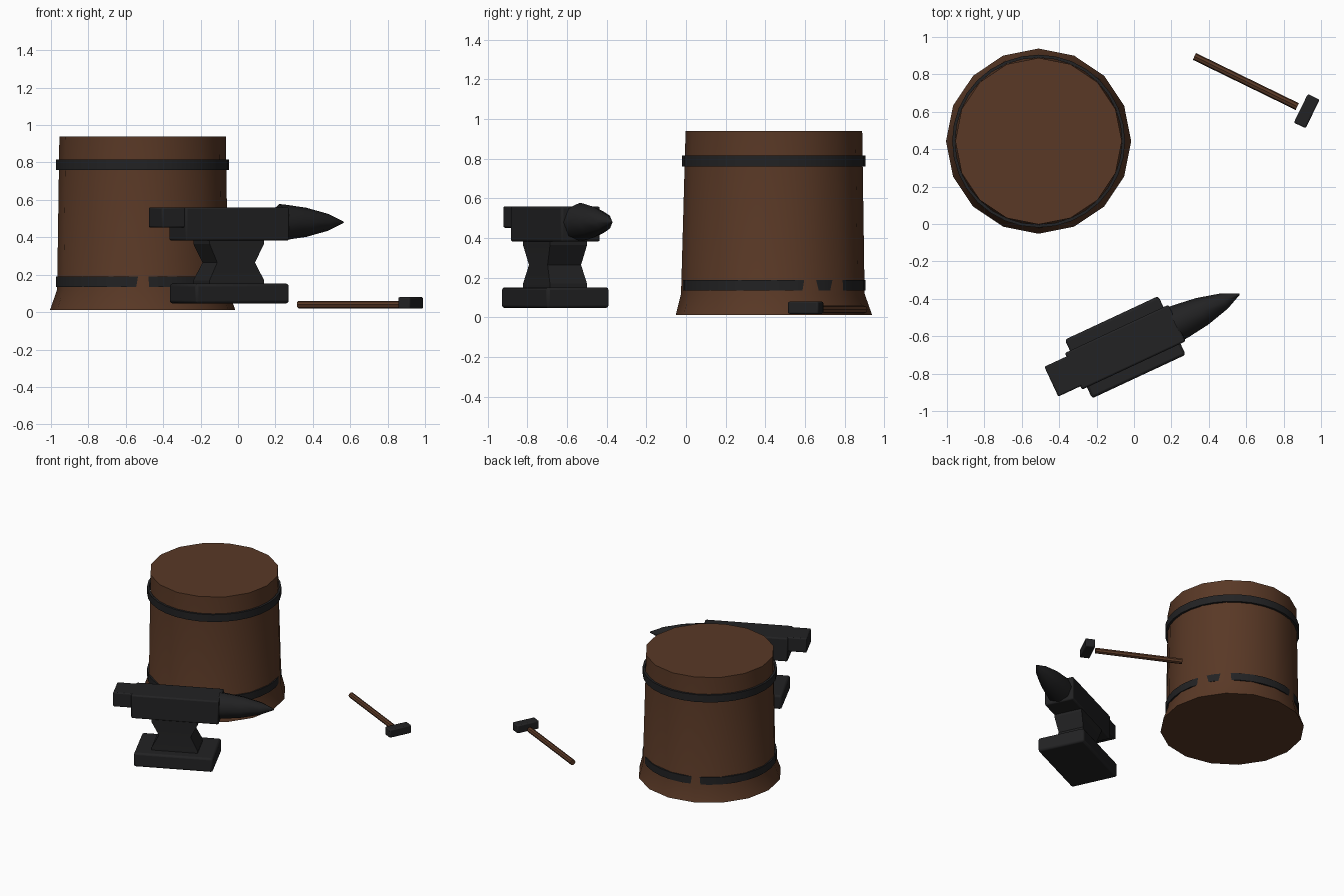
import bpy, bmesh, math
from mathutils import Matrix, Vector

cube = bpy.data.objects.get("Cube")
if cube:
    bpy.data.objects.remove(cube, do_unlink=True)


def material(name, rgb):
    m = bpy.data.materials.new(name)
    m.use_nodes = True
    m.diffuse_color = (*rgb, 1)
    bsdf = m.node_tree.nodes["Principled BSDF"]
    bsdf.inputs["Base Color"].default_value = (*rgb, 1)
    bsdf.inputs["Roughness"].default_value = 0.8
    return m


wood = material("brown wood", (0.1, 0.04, 0.019))
iron = material("dark iron", (0.016, 0.016, 0.017))


def finish(name, bm, mat, frame, bevel=0, smooth=30):
    """Turn a bmesh into an object placed by a frame matrix."""
    bmesh.ops.recalc_face_normals(bm, faces=bm.faces)
    mesh = bpy.data.meshes.new(name)
    bm.to_mesh(mesh)
    bm.free()
    mesh.materials.append(mat)
    ob = bpy.data.objects.new(name, mesh)
    bpy.context.collection.objects.link(ob)
    ob.matrix_world = frame
    if bevel:
        mod = ob.modifiers.new("Bevel", 'BEVEL')
        mod.width = bevel
        mod.segments = 2
    bpy.ops.object.select_all(action='DESELECT')
    bpy.context.view_layer.objects.active = ob
    ob.select_set(True)
    bpy.ops.object.shade_smooth_by_angle(angle=math.radians(smooth))
    return ob


def loft(rings, closed=False):
    """Skin a list of equal-sized point rings; cap the ends, or join them."""
    bm = bmesh.new()
    loops = [[bm.verts.new(p) for p in ring] for ring in rings]
    n = len(loops[0])
    pairs = list(zip(loops, loops[1:]))
    if closed:
        pairs.append((loops[-1], loops[0]))
    else:
        bm.faces.new(loops[0])
        bm.faces.new(loops[-1])
    for a, b in pairs:
        for i in range(n):
            j = (i + 1) % n
            bm.faces.new((a[i], a[j], b[j], b[i]))
    return bm


def circle(r, z, n, bumps=()):
    pts = []
    for i in range(n):
        a = math.tau * i / n
        rr = r + (0.011 if i in bumps else 0)
        pts.append(Vector((rr * math.cos(a), rr * math.sin(a), z)))
    return pts


def rect(u, half_u, half_v, z):
    return [Vector((u + sx * half_u, sy * half_v, z))
            for sx, sy in ((-1, -1), (1, -1), (1, 1), (-1, 1))]


def box(name, u0, u1, half_v, z0, z1, frame, bevel):
    u, h = (u0 + u1) / 2, (u1 - u0) / 2
    bm = loft([rect(u, h, half_v, z0), rect(u, h, half_v, z1)])
    return finish(name, bm, iron, frame, bevel)


def place(x, y, degrees):
    return Matrix.Translation((x, y, 0)) @ Matrix.Rotation(math.radians(degrees), 4, 'Z')


# Tree stump: sixteen sides with a flared foot; some ridges poke through the low band
stump = place(-0.51, 0.443, 0)
ridges = (1, 2, 5, 12)
finish("stump", loft([circle(0.495, 0.012, 16),
                      circle(0.457, 0.12, 16, ridges),
                      circle(0.445, 0.94, 16)]), wood, stump)

# Iron bands around the stump
for name, z0, z1 in (("lower_band", 0.135, 0.19), ("upper_band", 0.76, 0.815)):
    rings = [circle(r, z, 32) for r, z in
             ((0.462, z0), (0.462, z1), (0.446, z1), (0.446, z0))]
    finish(name, loft(rings, closed=True), iron, stump)

# Anvil: local x runs from the heel to the horn tip
anvil = place(-0.442, -0.843, 25)
box("anvil_base", 0.16, 0.712, 0.173, 0.047, 0.152, anvil, 0.014)
finish("anvil_waist", loft([rect(0.433, 0.161, 0.103, 0.148),
                            rect(0.433, 0.161, 0.103, 0.17),
                            rect(0.433, 0.111, 0.093, 0.265),
                            rect(0.433, 0.161, 0.103, 0.365),
                            rect(0.433, 0.161, 0.103, 0.39)]),
       iron, anvil, smooth=20)
box("anvil_body", 0.13, 0.742, 0.108, 0.382, 0.56, anvil, 0.01)
box("anvil_heel", 0.0, 0.16, 0.088, 0.452, 0.56, anvil, 0.008)

# Horn: an eight-sided tapering spike turned to point along local x
horn_profile = ((0.098, 0.73), (0.094, 0.77), (0.078, 0.89),
                (0.045, 1.02), (0.004, 1.11))
horn = anvil @ Matrix.Translation((0, 0, 0.48)) @ Matrix.Rotation(math.pi / 2, 4, 'Y')
finish("anvil_horn", loft([circle(r, u, 8) for r, u in horn_profile]),
       iron, horn, smooth=50)

# Hammer lying beside the stump
hammer = place(0.323, 0.896, -26)
shaft = hammer @ Matrix.Translation((0, 0, 0.04)) @ Matrix.Rotation(math.pi / 2, 4, 'Y')
finish("hammer_handle", loft([circle(0.02, 0, 8), circle(0.02, 0.612, 8)]), wood, shaft)
box("hammer_head", 0.633, 0.703, 0.085, 0.018, 0.08, hammer, 0.008)
